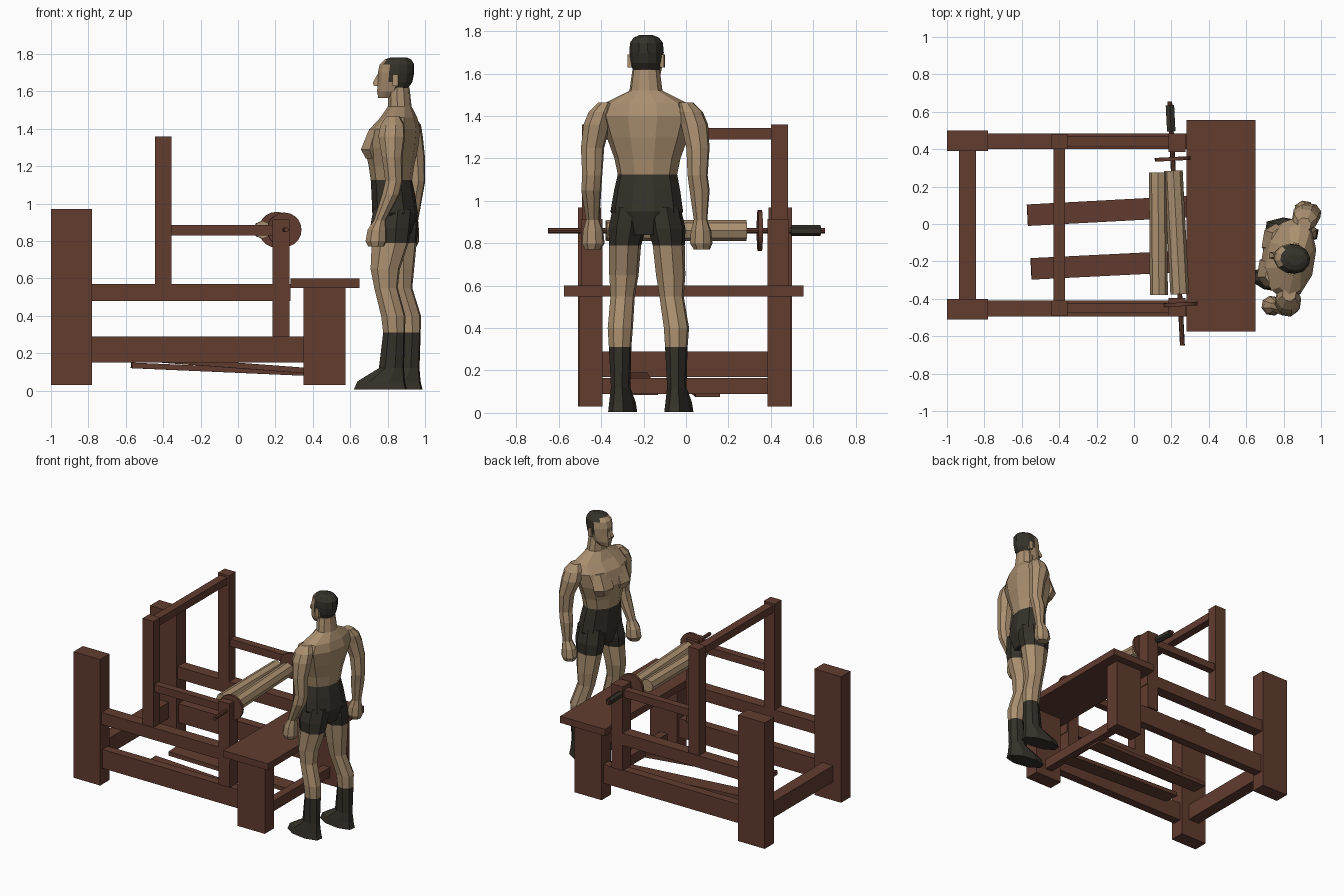
import bpy, bmesh
from math import sin, cos, pi
from mathutils import Vector, Matrix

cube = bpy.data.objects.get("Cube")
if cube:
    bpy.data.objects.remove(cube, do_unlink=True)


def material(name, rgb):
    m = bpy.data.materials.new(name)
    m.use_nodes = True
    m.diffuse_color = (*rgb, 1)
    m.node_tree.nodes["Principled BSDF"].inputs["Base Color"].default_value = (*rgb, 1)
    return m


WOOD = material("brown wood", (0.12, 0.045, 0.028))
SKIN = material("tan", (0.40, 0.275, 0.16))
DARK = material("dark cloth", (0.036, 0.031, 0.023))


def finish(name, bm, mats, rule=None, matrix=None):
    bmesh.ops.recalc_face_normals(bm, faces=bm.faces)
    if rule:
        for f in bm.faces:
            f.material_index = rule(f.calc_center_median())
    if matrix:
        bm.transform(matrix)
    me = bpy.data.meshes.new(name)
    bm.to_mesh(me)
    bm.free()
    for m in mats:
        me.materials.append(m)
    ob = bpy.data.objects.new(name, me)
    bpy.context.scene.collection.objects.link(ob)
    return ob


def box(name, xs, ys, zs, mat=WOOD, matrix=None):
    bm = bmesh.new()
    bmesh.ops.create_cube(bm, size=1)
    lo, hi = Vector((xs[0], ys[0], zs[0])), Vector((xs[1], ys[1], zs[1]))
    bmesh.ops.scale(bm, vec=hi - lo, verts=bm.verts)
    bmesh.ops.translate(bm, vec=(lo + hi) / 2, verts=bm.verts)
    return finish(name, bm, [mat], matrix=matrix)


def rod(name, a, b, r, sides=8, mat=WOOD):
    a, b = Vector(a), Vector(b)
    bm = bmesh.new()
    bmesh.ops.create_cone(bm, cap_ends=True, segments=sides, radius1=r, radius2=r,
                          depth=(b - a).length)
    rot = (b - a).to_track_quat('Z', 'Y').to_matrix().to_4x4()
    return finish(name, bm, [mat], matrix=Matrix.Translation((a + b) / 2) @ rot)


def plank(name, a, b, width, thick):
    """Flat board running from a to b."""
    a, b = Vector(a), Vector(b)
    rot = (b - a).to_track_quat('X', 'Z').to_matrix().to_4x4()
    half = (b - a).length / 2
    return box(name, (-half, half), (-width / 2, width / 2), (-thick / 2, thick / 2),
               matrix=Matrix.Translation((a + b) / 2) @ rot)


def loft(name, rings, mats, rule=None, sides=8, matrix=None):
    """Skin stacked ellipses, each given as x, y, z, x radius, y radius."""
    bm = bmesh.new()
    loops = []
    for x, y, z, rx, ry in rings:
        k = 1 / cos(pi / sides)
        angles = [2 * pi * (i + 0.5) / sides for i in range(sides)]
        loops.append([bm.verts.new((x + rx * k * cos(t), y + ry * k * sin(t), z)) for t in angles])
    for lower, upper in zip(loops, loops[1:]):
        for i in range(sides):
            j = (i + 1) % sides
            bm.faces.new((lower[i], lower[j], upper[j], upper[i]))
    bm.faces.new(loops[0])
    bm.faces.new(loops[-1])
    return finish(name, bm, mats, rule, matrix)


# Loom frame, one set of timbers per side
for side, s in (("left", 1), ("right", -1)):
    def timber(part, xs, ys, zs):
        box(side + "_" + part, xs, sorted(s * y - 0.005 for y in ys), zs)
    timber("rear_post", (-1, -0.78), (0.395, 0.505), (0.03, 0.97))
    timber("front_post", (0.35, 0.575), (0.39, 0.5), (0.03, 0.55))
    timber("lower_rail", (-0.78, 0.35), (0.415, 0.48), (0.15, 0.29))
    timber("upper_rail", (-0.78, 0.28), (0.405, 0.49), (0.48, 0.57))
    timber("tall_upright", (-0.445, -0.355), (0.405, 0.485), (0.57, 1.36))
    timber("roller_upright", (0.185, 0.275), (0.39, 0.49), (0.29, 0.915))
    timber("arm", (-0.355, 0.185), (0.418, 0.472), (0.83, 0.885))

# Cross timbers and bench
box("bench", (0.28, 0.65), (-0.575, 0.555), (0.55, 0.6))
box("top_beam", (-0.43, -0.37), (-0.41, 0.4), (1.29, 1.345))
box("rear_crossbeam", (-0.935, -0.845), (-0.4, 0.39), (0.17, 0.29))
box("front_crossbeam", (0.43, 0.49), (-0.4, 0.39), (0.09, 0.165))

# Treadles
plank("left_treadle", (-0.57, 0.047, 0.135), (0.46, 0.102, 0.09), 0.115, 0.03)
plank("right_treadle", (-0.55, -0.24, 0.175), (0.46, -0.19, 0.1), 0.115, 0.03)

# Cloth roller with its axle, flanges and handle
Z = 0.86


def axle(y):
    return (0.225 - 0.052 * y, y, Z)


rod("axle", axle(-0.65), axle(0.655), 0.013)
rod("cloth_roll", axle(-0.375), axle(0.285), 0.05, 8, SKIN)
rod("cloth_fold", (0.133, -0.38, Z), (0.128, 0.275, Z), 0.048, 8, SKIN)
rod("left_flange", axle(0.338), axle(0.358), 0.096, 20)
rod("right_flange", axle(-0.44), axle(-0.42), 0.092, 20)
rod("handle", axle(0.495), axle(0.635), 0.026, 6, DARK)

# Standing weaver, built around its own axis then turned and placed
BODY = Matrix.Translation((0.84, -0.185, 0)) @ Matrix.Rotation(-0.16, 4, 'Z')

loft("torso", [
    (0.0, 0, 0.84, 0.08, 0.10),
    (0.0, 0, 0.95, 0.115, 0.165),
    (-0.01, 0, 1.05, 0.11, 0.15),
    (-0.02, 0, 1.125, 0.105, 0.135),
    (-0.02, 0, 1.20, 0.115, 0.15),
    (-0.02, 0, 1.30, 0.135, 0.185),
    (0.0, 0, 1.40, 0.125, 0.215),
    (0.02, 0, 1.46, 0.09, 0.19),
    (0.025, 0, 1.52, 0.06, 0.075),
    (0.02, 0, 1.62, 0.055, 0.062)],
    [SKIN, DARK], lambda c: int(c.z < 1.125), 10, BODY)

# Chest muscles
for s in (1, -1):
    loft("chest_muscle", [
        (-0.10, s * 0.075, 1.24, 0.04, 0.06),
        (-0.11, s * 0.08, 1.29, 0.055, 0.08),
        (-0.08, s * 0.08, 1.40, 0.04, 0.07)], [SKIN], None, 6, BODY)


def hair(c):
    return int(c.z > 1.765 or c.x > -0.035 + (1.75 - c.z) * 0.45 and c.z > 1.605)


loft("head", [
    (-0.045, 0, 1.565, 0.045, 0.035),
    (-0.02, 0, 1.60, 0.075, 0.06),
    (0.0, 0, 1.65, 0.09, 0.073),
    (0.005, 0, 1.70, 0.095, 0.078),
    (0.01, 0, 1.745, 0.09, 0.075),
    (0.015, 0, 1.77, 0.07, 0.058),
    (0.02, 0, 1.782, 0.04, 0.03)],
    [SKIN, DARK], hair, 12, BODY)
loft("nose", [
    (-0.092, 0, 1.63, 0.02, 0.018),
    (-0.098, 0, 1.645, 0.02, 0.016),
    (-0.088, 0, 1.69, 0.008, 0.009)], [SKIN], None, 4, BODY)
for s in (1, -1):
    box("ear", (0.0, 0.03), sorted((s * 0.068, s * 0.087)), (1.63, 1.69), SKIN, BODY)

# Legs: shorts above, boots below; each takes its stance offsets
for name, s, hip, knee, ankle, spread in (("left", 1, 0.0, 0.01, 0.055, 0.15),
                                          ("right", -1, -0.01, -0.03, 0.015, 0.125)):
    loft(name + "_leg", [
        (ankle - 0.075, s * spread, 0.005, 0.14, 0.06),
        (ankle - 0.07, s * spread, 0.05, 0.125, 0.055),
        (ankle - 0.015, s * spread, 0.12, 0.065, 0.042),
        (ankle, s * spread, 0.31, 0.056, 0.05),
        (ankle - 0.005, s * spread, 0.40, 0.062, 0.056),
        (knee, s * 0.12, 0.55, 0.06, 0.054),
        (knee - 0.005, s * 0.115, 0.65, 0.075, 0.065),
        (hip, s * 0.105, 0.79, 0.095, 0.07),
        (hip, s * 0.095, 0.87, 0.105, 0.083),
        (0.0, s * 0.08, 0.97, 0.10, 0.075)],
        [SKIN, DARK], lambda c: int(c.z < 0.31 or c.z > 0.79), 8, BODY)

# Arms and fists
for name, s, shoulder, elbow, hand in (("left", 1, 0.04, 0.075, 0.03),
                                       ("right", -1, 0.02, 0.035, -0.06)):
    loft(name + "_arm", [
        (hand, s * 0.268, 0.77, 0.04, 0.035),
        (hand, s * 0.265, 0.80, 0.054, 0.05),
        (hand + 0.005, s * 0.265, 0.86, 0.048, 0.045),
        (hand + 0.02, s * 0.265, 0.91, 0.03, 0.03),
        (elbow - 0.015, s * 0.262, 1.05, 0.045, 0.045),
        (elbow, s * 0.255, 1.12, 0.044, 0.045),
        (elbow - 0.01, s * 0.255, 1.25, 0.052, 0.052),
        (shoulder, s * 0.235, 1.36, 0.068, 0.06),
        (shoulder, s * 0.215, 1.42, 0.062, 0.055),
        (shoulder, s * 0.19, 1.465, 0.035, 0.035)],
        [SKIN], None, 8, BODY)
